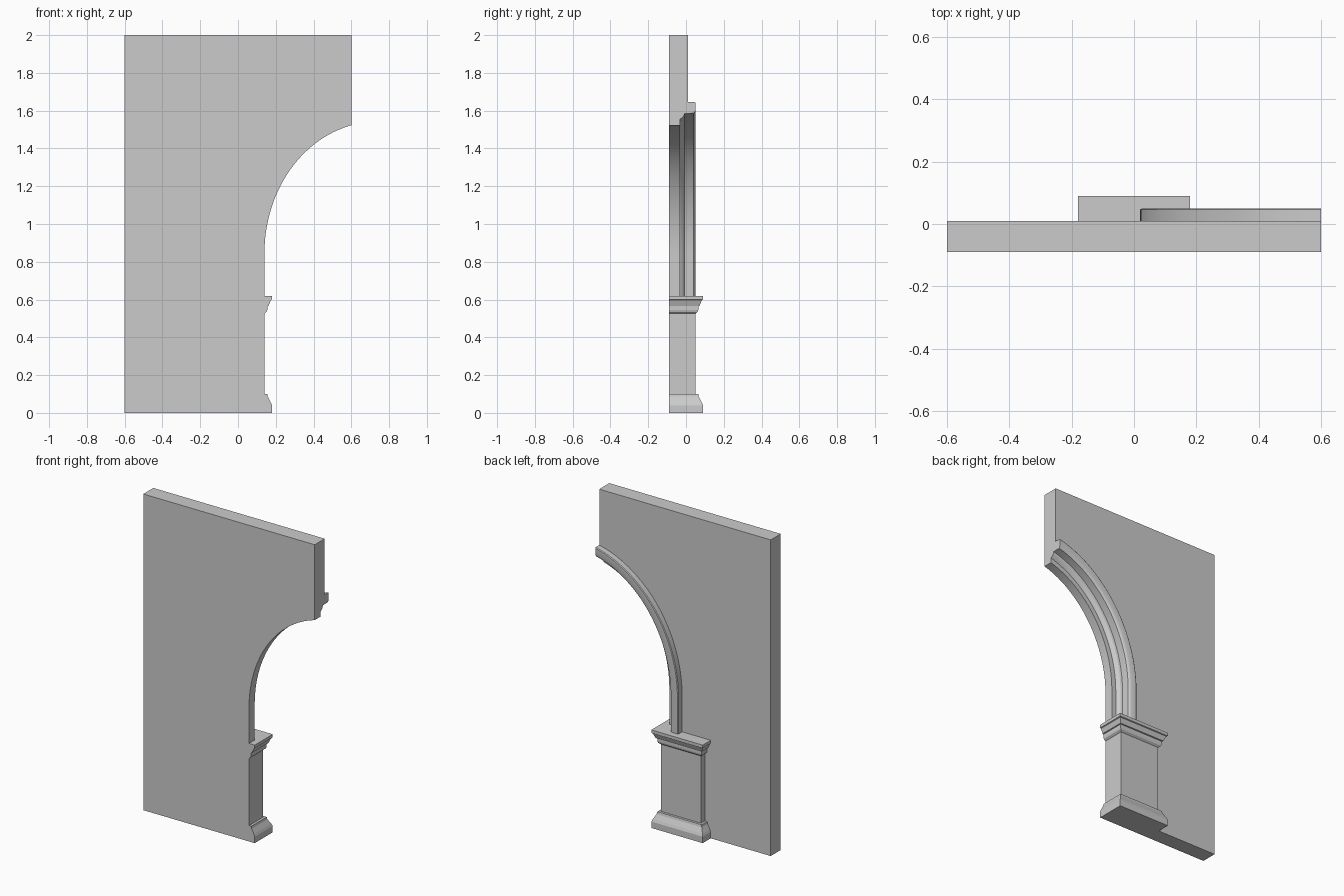
import bpy, bmesh, math

if "Cube" in bpy.data.objects:
    bpy.data.objects.remove(bpy.data.objects["Cube"])

FRONT, BACK = -0.09, 0.01      # wall faces in y
CAP_Z = 0.62                   # top of the impost
CX, CZ, A, B = 0.74, 0.845, 0.60, 0.697   # ellipse of the arch opening
HALF_X, PIER_Y = 0.14, 0.05    # pier shaft


def finish(name, bm, smooth=False):
    bmesh.ops.recalc_face_normals(bm, faces=bm.faces)
    mesh = bpy.data.meshes.new(name)
    bm.to_mesh(mesh)
    bm.free()
    obj = bpy.data.objects.new(name, mesh)
    bpy.context.collection.objects.link(obj)
    if smooth:
        bpy.ops.object.select_all(action='DESELECT')
        obj.select_set(True)
        bpy.context.view_layer.objects.active = obj
        bpy.ops.object.shade_smooth_by_angle(angle=math.radians(25))
    return obj


def bridge(bm, rows, closed=False):
    n = len(rows[0])
    for lo, hi in zip(rows, rows[1:]):
        for i in range(n if closed else n - 1):
            j = (i + 1) % n
            bm.faces.new((lo[i], lo[j], hi[j], hi[i]))


def arch_point(d, k, steps=32):
    """Point k on the opening curve, offset outward by d and ending at x = 0.6."""
    if k < 0:
        return CX - A - d, CAP_Z
    t = math.acos((CX - 0.6) / (A + d)) * k / steps
    return CX - (A + d) * math.cos(t), CZ + (B + d) * math.sin(t)


def wall_with_arch():
    # moulding section: (distance outward from opening, y)
    section = [(0, FRONT), (0, -0.033), (0.03, -0.033), (0.037, -0.022),
               (0.047, -0.012), (0.06, -0.008), (0.062, 0.04), (0.068, 0.046),
               (0.078, 0.05), (0.115, 0.05), (0.12, 0.046), (0.12, BACK)]
    bm = bmesh.new()
    rows = []
    for k in range(-1, 33):
        row = []
        for d, y in section:
            x, z = arch_point(d, k)
            row.append(bm.verts.new((x, y, z)))
        rows.append(row)
    bridge(bm, rows)
    # remaining outline, running from upper right round to the pier
    outline = [(0.6, 2), (-0.6, 2), (-0.6, 0), (0, 0), (0, CAP_Z)]
    f = [bm.verts.new((x, FRONT, z)) for x, z in outline]
    b = [bm.verts.new((x, BACK, z)) for x, z in outline]
    bridge(bm, list(zip(f, b)))
    bm.faces.new([r[0] for r in rows] + f)
    bm.faces.new([r[-1] for r in rows] + b)
    bm.faces.new(rows[-1] + [b[0], f[0]])
    bm.faces.new(rows[0] + [b[-1], f[-1]])
    return finish("wall_with_arch_moulding", bm, True)


def pier():
    # (outward offset, height) of base, shaft and impost
    profile = [(0.04, 0), (0.04, 0.04), (0.034, 0.055), (0.018, 0.085),
               (0.015, 0.1), (0, 0.1), (0, 0.525), (0.012, 0.535),
               (0.015, 0.545), (0.015, 0.565), (0.022, 0.567),
               (0.034, 0.597), (0.04, 0.6), (0.04, CAP_Z)]
    bm = bmesh.new()
    rows = []
    for o, z in profile:
        x, y = HALF_X + o, PIER_Y + o
        loop = [(x, FRONT), (x, y), (-x, y), (-x, BACK), (0, BACK), (0, FRONT)]
        rows.append([bm.verts.new((px, py, z)) for px, py in loop])
    bridge(bm, rows, closed=True)
    bm.faces.new(rows[0])
    bm.faces.new(rows[-1])
    return finish("pier", bm)


wall_with_arch()
pier()
